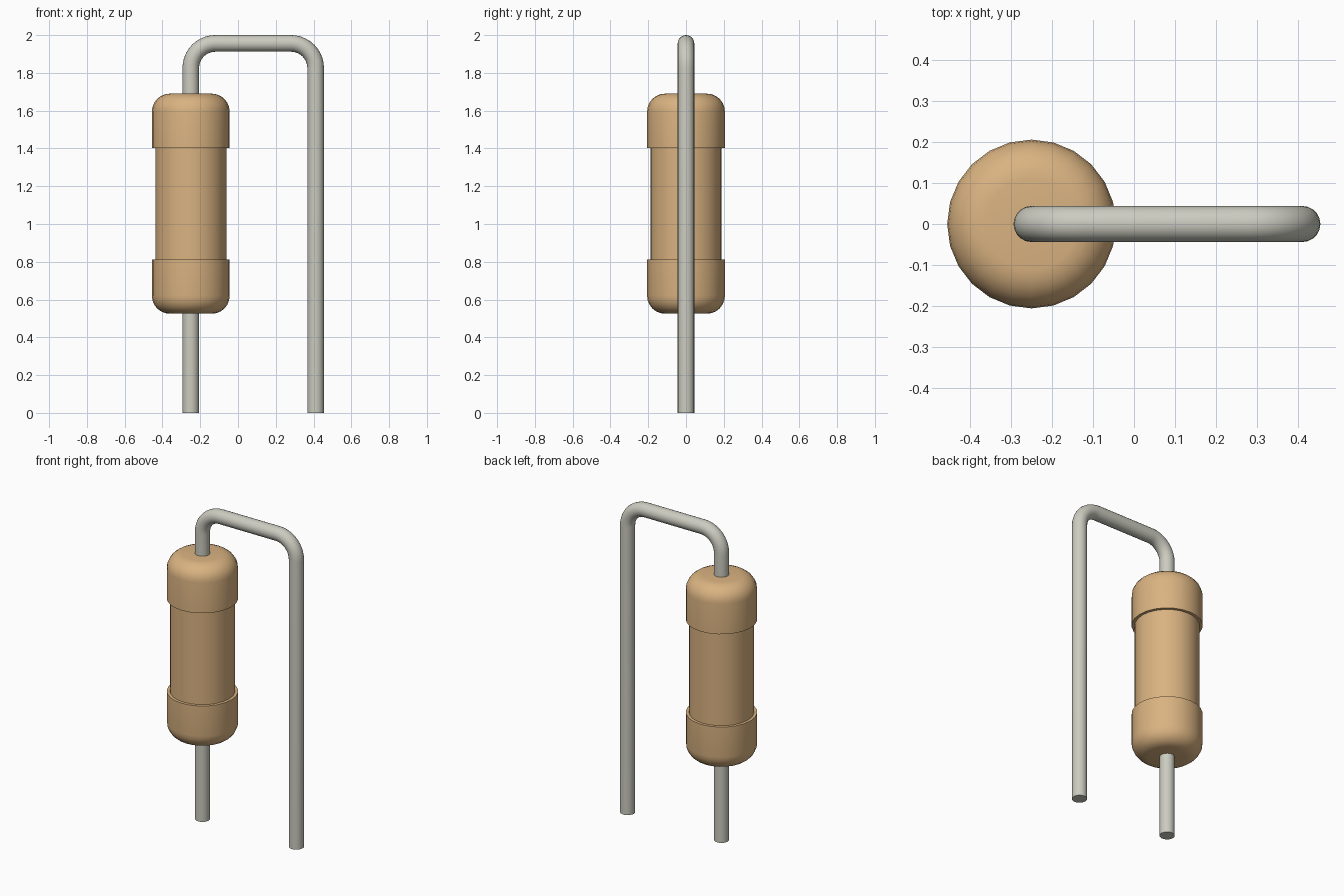
import bpy, bmesh
from math import sin, cos, pi
from mathutils import Vector

if "Cube" in bpy.data.objects:
    bpy.data.objects.remove(bpy.data.objects["Cube"])

BODY_X, LEG_X = -0.25, 0.411
WIRE_R, BEND_R, TOP_Z = 0.044, 0.13, 1.956


def material(name, color):
    m = bpy.data.materials.new(name)
    m.diffuse_color = color
    m.use_nodes = True
    m.node_tree.nodes["Principled BSDF"].inputs["Base Color"].default_value = m.diffuse_color
    return m


def skin(name, rings, mat):
    """Bridge a list of equal vertex rings into a closed, capped solid."""
    bm = bmesh.new()
    loops = [[bm.verts.new(p) for p in ring] for ring in rings]
    n = len(loops[0])
    for a, b in zip(loops, loops[1:]):
        for i in range(n):
            j = (i + 1) % n
            bm.faces.new((a[i], a[j], b[j], b[i]))
    bm.faces.new(loops[0])
    bm.faces.new(loops[-1])
    bmesh.ops.recalc_face_normals(bm, faces=bm.faces)
    mesh = bpy.data.meshes.new(name)
    bm.to_mesh(mesh)
    bm.free()
    obj = bpy.data.objects.new(name, mesh)
    bpy.context.collection.objects.link(obj)
    mesh.materials.append(mat)
    bpy.ops.object.select_all(action='DESELECT')
    obj.select_set(True)
    bpy.context.view_layer.objects.active = obj
    bpy.ops.object.shade_smooth_by_angle(angle=pi / 5)
    return obj


def lathe(name, profile, mat, sides=24):
    angles = [2 * pi * i / sides for i in range(sides)]
    return skin(name, [[(BODY_X + r * cos(a), r * sin(a), z) for a in angles]
                       for r, z in profile], mat)


def wire(name, path, mat, sides=20):
    """Sweep a circle along a path of (x, z) points with unit tangents."""
    rings = []
    for (x, z), (tx, tz) in path:
        side = Vector((-tz, 0, tx))
        rings.append([Vector((x, 0, z)) + WIRE_R * (side * cos(a) + Vector((0, sin(a), 0)))
                      for a in (2 * pi * i / sides for i in range(sides))])
    return skin(name, rings, mat)


tan = material("tan_coating", (0.70, 0.45, 0.22, 1))
metal = material("lead_metal", (0.60, 0.60, 0.53, 1))

# Ceramic body: narrow barrel between two rounded end caps
R, CORE, FILLET, MID_Z, HALF = 0.206, 0.188, 0.095, 1.1075, 0.5825
upper = [(CORE, 0.295), (R, 0.295)]
for i in range(7):
    t = i / 6 * pi / 2
    upper.append((R - FILLET + FILLET * cos(t), HALF - FILLET + FILLET * sin(t)))
profile = [(r, MID_Z - h) for r, h in reversed(upper)] + [(r, MID_Z + h) for r, h in upper]
lathe("resistor_body", profile, tan)

# Straight lower lead
wire("lower_lead", [((BODY_X, 0), (0, 1)), ((BODY_X, 0.56), (0, 1))], metal)

# Upper lead: out of the body, over two bends and down to the ground
path = [((BODY_X, 1.65), (0, 1))]
cz = TOP_Z - BEND_R
for cx, start in ((BODY_X + BEND_R, pi), (LEG_X - BEND_R, pi / 2)):
    for i in range(11):
        a = start - i / 10 * pi / 2
        path.append(((cx + BEND_R * cos(a), cz + BEND_R * sin(a)), (sin(a), -cos(a))))
path.append(((LEG_X, 0), (0, -1)))
wire("bent_upper_lead", path, metal)
